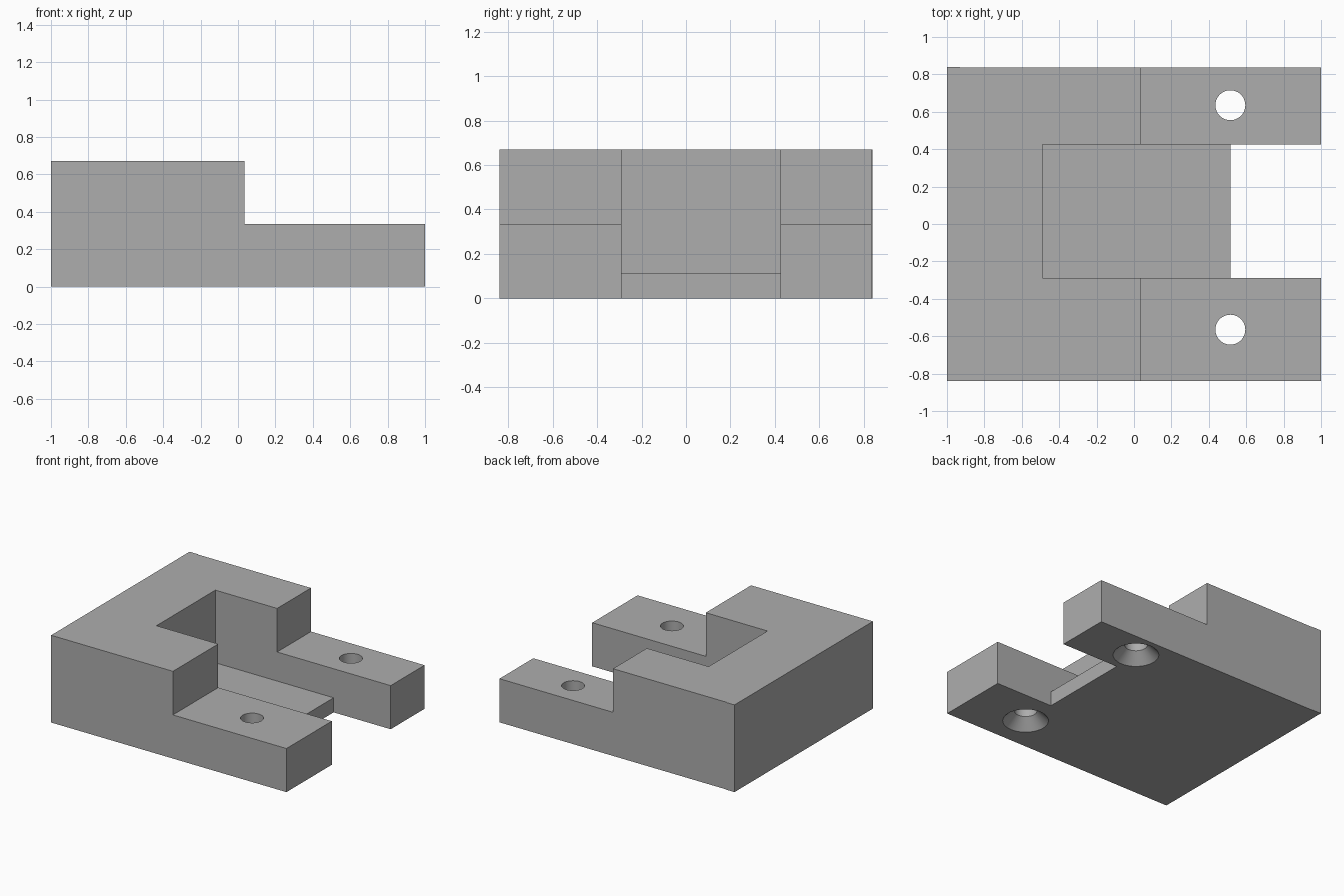
import bpy, bmesh

if "Cube" in bpy.data.objects:
    bpy.data.objects.remove(bpy.data.objects["Cube"])

grey = bpy.data.materials.new("plain grey")
grey.diffuse_color = (0.42, 0.42, 0.42, 1)
grey.use_nodes = True
grey.node_tree.nodes["Principled BSDF"].inputs["Base Color"].default_value = grey.diffuse_color


def add_mesh(name, bm):
    bmesh.ops.recalc_face_normals(bm, faces=bm.faces)
    mesh = bpy.data.meshes.new(name)
    bm.to_mesh(mesh)
    bm.free()
    mesh.materials.append(grey)
    obj = bpy.data.objects.new(name, mesh)
    bpy.context.collection.objects.link(obj)
    return obj


def prism(name, outline, z0, z1):
    """Extrude a plan outline from z0 to z1."""
    bm = bmesh.new()
    face = bm.faces.new([bm.verts.new((x, y, z0)) for x, y in outline])
    top = bmesh.ops.extrude_face_region(bm, geom=[face])
    verts = [v for v in top["geom"] if isinstance(v, bmesh.types.BMVert)]
    bmesh.ops.translate(bm, verts=verts, vec=(0, 0, z1 - z0))
    return add_mesh(name, bm)


def box(name, x0, x1, y0, y1, z0, z1):
    return prism(name, [(x0, y0), (x1, y0), (x1, y1), (x0, y1)], z0, z1)


def countersunk_drill(name, x, y, segments=48):
    """Straight hole with a 45 degree countersink opening at the bottom."""
    profile = [(0.17, -0.01), (0.08, 0.08), (0.08, 0.5)]
    bm = bmesh.new()
    rings = []
    for r, z in profile:
        ring = bmesh.ops.create_circle(bm, segments=segments, radius=r)["verts"]
        bmesh.ops.translate(bm, verts=ring, vec=(x, y, z))
        rings.append(ring)
    for a, b in zip(rings, rings[1:]):
        for i in range(segments):
            j = (i + 1) % segments
            bm.faces.new((a[i], a[j], b[j], b[i]))
    bm.faces.new(rings[0])
    bm.faces.new(rings[-1])
    return add_mesh(name, bm)


# Block outline with the slight lip on the rear left corner
block = prism("bracket_block", [(-1, -0.84), (1, -0.84), (1, 0.836), (-0.93, 0.836),
                                (-0.93, 0.84), (-1, 0.84)], 0, 0.67)

cutters = [
    # Lowered arms, central pocket, open slot between the arms
    box("arm_step_cutter", 0.035, 1.1, -1, 1, 0.335, 0.8),
    box("pocket_cutter", -0.49, 1.2, -0.29, 0.425, 0.112, 0.9),
    box("slot_cutter", 0.515, 1.3, -0.29, 0.425, -0.1, 0.95),
    # Screw holes
    countersunk_drill("rear_hole_cutter", 0.515, 0.635),
    countersunk_drill("front_hole_cutter", 0.515, -0.565),
]
bpy.context.view_layer.objects.active = block
block.select_set(True)
for cutter in cutters:
    mod = block.modifiers.new(cutter.name, "BOOLEAN")
    mod.operation = "DIFFERENCE"
    mod.solver = "EXACT"
    mod.object = cutter
    bpy.ops.object.modifier_apply(modifier=mod.name)
    bpy.data.objects.remove(cutter)

bpy.ops.object.shade_smooth_by_angle()
